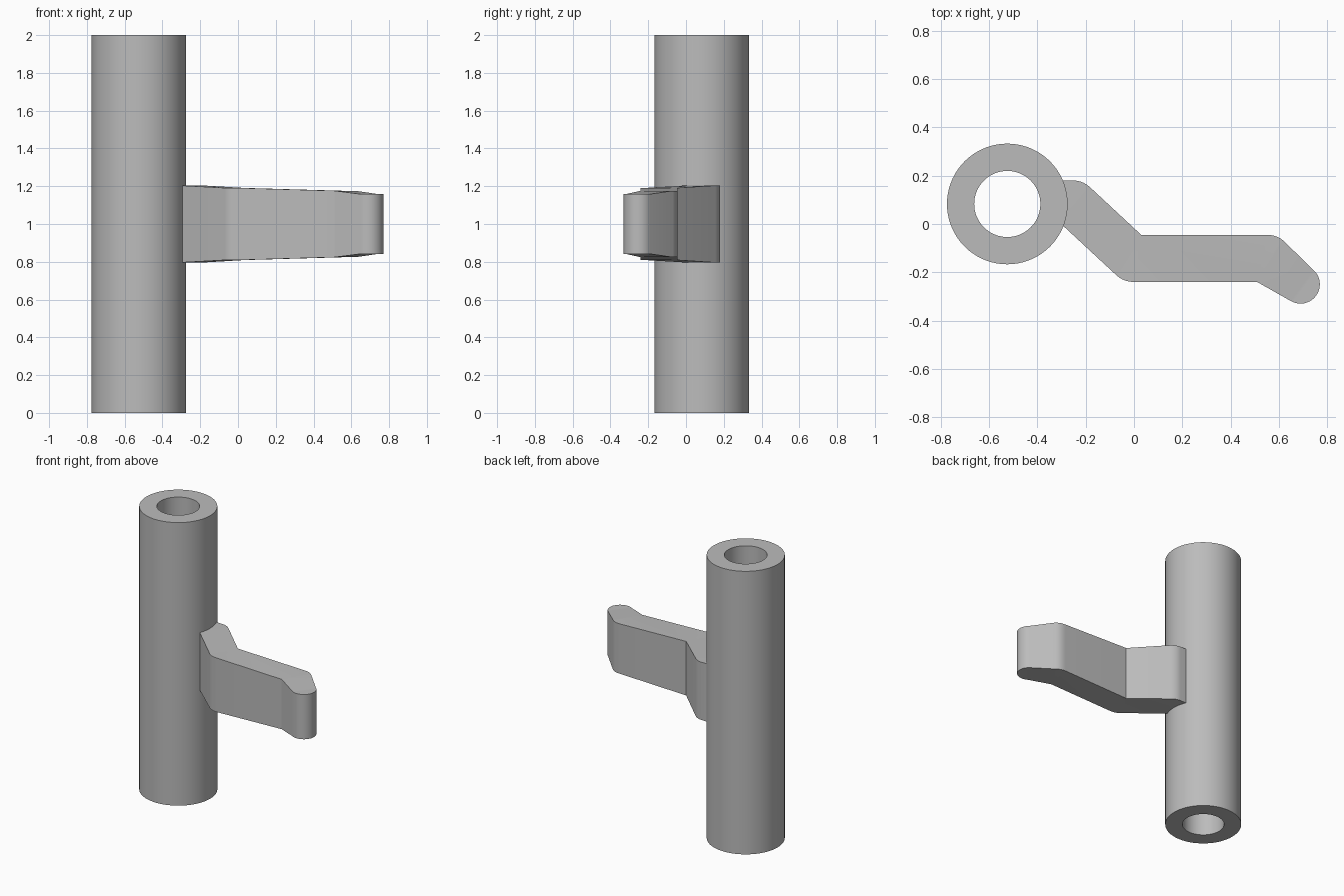
import bpy, bmesh, math
from mathutils import Vector

cube = bpy.data.objects.get("Cube")
if cube:
    bpy.data.objects.remove(cube, do_unlink=True)

grey = bpy.data.materials.new("plain grey")
grey.use_nodes = True
colour = (0.5, 0.5, 0.5, 1)
grey.diffuse_color = colour
grey.node_tree.nodes["Principled BSDF"].inputs["Base Color"].default_value = colour


def finish(bm, name):
    bmesh.ops.remove_doubles(bm, verts=bm.verts, dist=0.0001)
    bmesh.ops.recalc_face_normals(bm, faces=bm.faces)
    mesh = bpy.data.meshes.new(name)
    bm.to_mesh(mesh)
    bm.free()
    mesh.materials.append(grey)
    obj = bpy.data.objects.new(name, mesh)
    bpy.context.collection.objects.link(obj)
    bpy.ops.object.select_all(action='DESELECT')
    obj.select_set(True)
    bpy.context.view_layer.objects.active = obj
    bpy.ops.object.shade_smooth_by_angle(angle=math.radians(25))
    return obj


# Hollow upright tube: a rectangular wall profile spun round its axis
axis = Vector((-0.525, 0.083, 0))
outer, inner = 0.25, 0.137
bm = bmesh.new()
wall = [bm.verts.new(axis + Vector((r, 0, z)))
        for r, z in ((inner, 0), (outer, 0), (outer, 2), (inner, 2))]
edges = [bm.edges.new((wall[i], wall[(i + 1) % 4])) for i in range(4)]
bmesh.ops.spin(bm, geom=wall + edges, cent=axis, axis=(0, 0, 1),
               angle=math.tau, steps=72)
finish(bm, "upright_tube")


# Cranked arm: stations of (front point, back point, half height)
def rounded(start, corner, end, steps=6):
    a, b, c = Vector(start), Vector(corner), Vector(end)
    return [a.lerp(b, i / steps).lerp(b.lerp(c, i / steps), i / steps)
            for i in range(steps + 1)]


stations = []

# Root, rounded on the back
root = Vector((-0.305, 0.003))
stations.append((root, Vector((-0.305, 0.18)), 0.205))
for p in rounded((-0.25, 0.18), (-0.215, 0.18), (-0.185, 0.155)):
    stations.append((root, p, 0.204))

# First bend, rounded on the front
for p in rounded((-0.07, -0.215), (-0.04, -0.24), (0, -0.24)):
    stations.append((p, Vector((0.03, -0.045)), 0.191))

# Second bend, rounded on the back
for p in rounded((0.55, -0.045), (0.592, -0.045), (0.62, -0.07)):
    stations.append((Vector((0.51, -0.24)), p, 0.176))

# Round tip
tip, radius, steps = Vector((0.69, -0.25)), 0.08, 10
for i in range(steps + 1):
    swing = 84 * i / steps
    front, back = (tip + radius * Vector((math.cos(a), math.sin(a)))
                   for a in (math.radians(swing - 120), math.radians(48 - swing)))
    stations.append((front, back, 0.158))

bm = bmesh.new()
previous = None
for front, back, half in stations:
    ring = [bm.verts.new((p.x, p.y, 1 + s * half))
            for p, s in ((front, -1), (back, -1), (back, 1), (front, 1))]
    if previous:
        for i in range(4):
            j = (i + 1) % 4
            bm.faces.new((previous[i], previous[j], ring[j], ring[i]))
    else:
        bm.faces.new(ring)
    previous = ring
bmesh.ops.dissolve_degenerate(bm, dist=0.0001, edges=bm.edges)
finish(bm, "cranked_arm")
